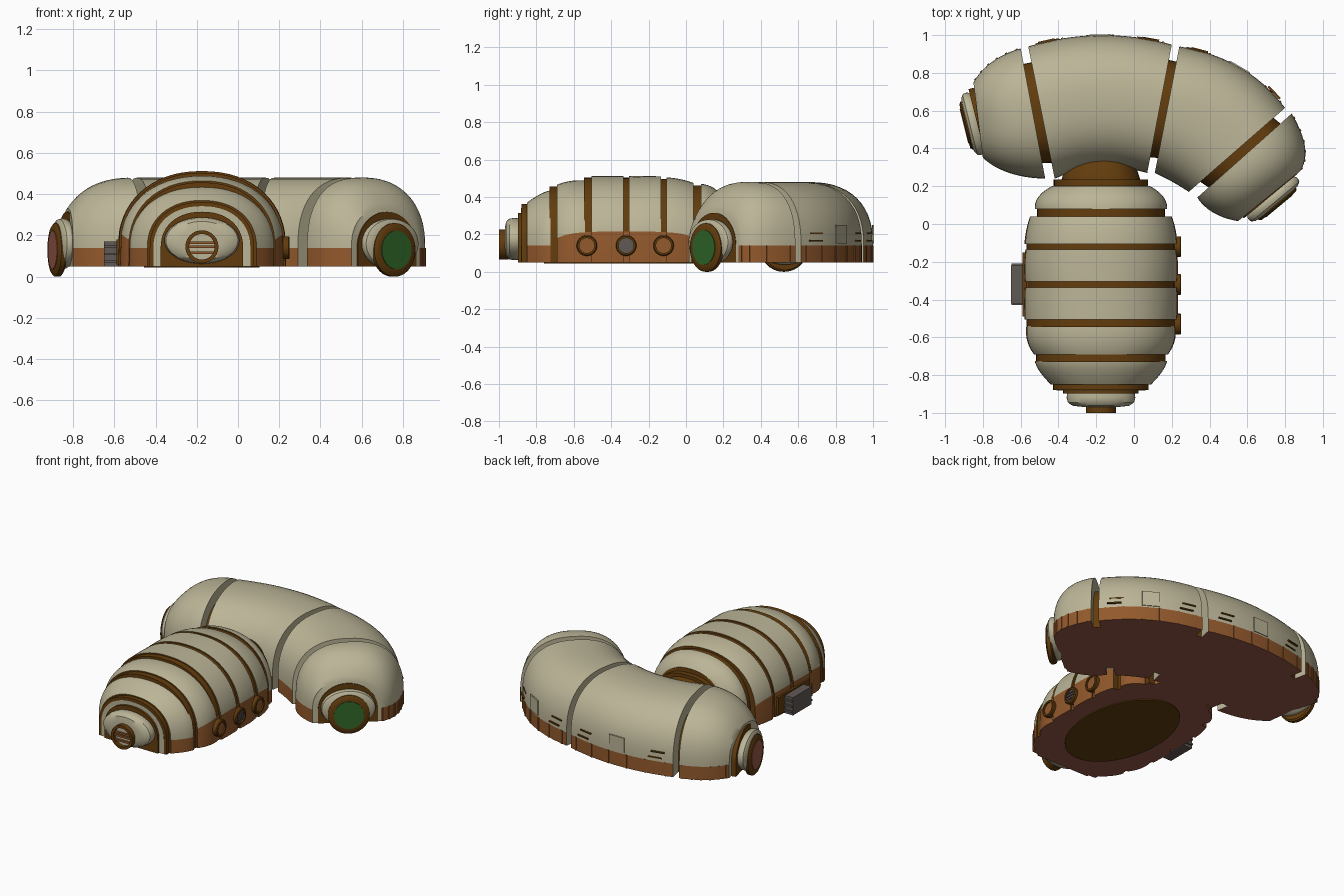
import bpy, bmesh, math
from mathutils import Vector, Matrix

cube = bpy.data.objects.get("Cube")
if cube:
    bpy.data.objects.remove(cube)


def material(name, r, g, b):
    m = bpy.data.materials.new(name)
    m.use_nodes = True
    m.diffuse_color = (r, g, b, 1)
    node = next(n for n in m.node_tree.nodes if n.type == 'BSDF_PRINCIPLED')
    node.inputs["Base Color"].default_value = (r, g, b, 1)
    node.inputs["Roughness"].default_value = 0.7
    return m


shell = material("cream shell", 0.50, 0.46, 0.31)
trim = material("dark bronze trim", 0.125, 0.046, 0.004)
skirt = material("copper skirt", 0.29, 0.10, 0.025)
maroon = material("maroon panel", 0.31, 0.10, 0.065)
green = material("green hatch", 0.03, 0.14, 0.022)
grey = material("grey machinery", 0.12, 0.10, 0.09)

BASE, SPRING = 0.05, 0.14


def finish(name, bm, mats):
    bmesh.ops.recalc_face_normals(bm, faces=bm.faces)
    mesh = bpy.data.meshes.new(name)
    bm.to_mesh(mesh)
    bm.free()
    for m in mats:
        mesh.materials.append(m)
    obj = bpy.data.objects.new(name, mesh)
    bpy.context.collection.objects.link(obj)
    mesh.shade_smooth()
    mesh.set_sharp_from_angle(angle=math.radians(35))
    return obj


def blend(keys, t):
    """Quadratic through three stations."""
    a, b, c = keys
    wa, wb, wc = (1 - t) * (1 - 2 * t), 4 * t * (1 - t), t * (2 * t - 1)
    return [wa * p + wb * q + wc * r for p, q, r in zip(a, b, c)]


def vault(name, stations, mats, power=2.4, skirt_top=None, arcs=28):
    """Loft arched sections (inner x, y, outer x, y, crown z); mats: arch, skirt, floor, ends."""
    bm = bmesh.new()
    rings = []
    for ix, iy, ox, oy, top in stations:
        mid, half = Vector(((ix + ox) / 2, (iy + oy) / 2)), Vector(((ox - ix) / 2, (oy - iy) / 2))
        rise = top - SPRING
        edge = skirt_top(mid.y) if skirt_top else SPRING
        start = math.asin(((edge - SPRING) / rise) ** (power / 2))
        pts = [(-1, BASE)]
        for i in range(arcs + 1):
            a = start + (math.pi - 2 * start) * i / arcs
            c = math.cos(a)
            u = -math.copysign(abs(c) ** (2 / power), c)
            pts.append((u, SPRING + rise * max(math.sin(a), 0) ** (2 / power)))
        pts.append((1, BASE))
        # The arch runs from +u to -u, so mirror it to follow the base points
        rings.append([bm.verts.new((*(mid + half * u), z)) for u, z in pts])
    n = len(rings[0])
    for r0, r1 in zip(rings, rings[1:]):
        for j in range(n):
            k = (j + 1) % n
            f = bm.faces.new((r0[j], r0[k], r1[k], r1[j]))
            f.material_index = 2 if j == n - 1 else 1 if j in (0, n - 2) else 0
    for ring in (rings[0], rings[-1]):
        bm.faces.new(ring).material_index = 3
    return finish(name, bm, mats)


def lathe(name, centre, direction, profile, mat, tall=1):
    """Turn (offset, radius) pairs around a level axis."""
    bm = bmesh.new()
    d = Vector(direction).normalized()
    up = Vector((0, 0, 1))
    side = up.cross(d)
    rings = []
    for off, rad in profile:
        rings.append([bm.verts.new(Vector(centre) + d * off
                      + side * (rad * math.cos(i * math.tau / 40))
                      + up * (rad * tall * math.sin(i * math.tau / 40))) for i in range(40)])
    for r0, r1 in zip(rings, rings[1:]):
        for i in range(40):
            k = (i + 1) % 40
            bm.faces.new((r0[i], r0[k], r1[k], r1[i]))
    bm.faces.new(rings[0])
    bm.faces.new(rings[-1])
    return finish(name, bm, [mat])


def box(name, centre, size, mat, angle=0):
    bm = bmesh.new()
    bmesh.ops.create_cube(bm, size=1, matrix=Matrix.Translation(centre)
                          @ Matrix.Rotation(angle, 4, 'Z') @ Matrix.Diagonal((*size, 1)))
    return finish(name, bm, [mat])


# Curved rear hall: four vaulted sections
hall = [
    [(-.80, .35, -.85, .75, .33), (-.66, .27, -.75, .86, .44), (-.47, .24, -.60, .93, .48)],
    [(-.42, .24, -.56, .94, .48), (-.18, .30, -.18, 1.0, .48), (.07, .27, .20, .95, .48)],
    [(.11, .27, .24, .94, .48), (.20, .225, .56, .83, .48), (.29, .17, .80, .615, .48)],
    [(.335, .14, .835, .585, .48), (.42, .06, .905, .41, .45), (.55, .015, .88, .28, .33)],
]
for s, keys in enumerate(hall):
    vault(f"hall_section_{s + 1}", [blend(keys, t / 12) for t in range(13)],
          [shell, skirt, maroon, shell])

    def outer(t):
        p, q = blend(keys, t - .02), blend(keys, t + .02)
        x, y = blend(keys, t)[2:4]
        return x, y, math.atan2(q[3] - p[3], q[2] - p[2])

    # Posts on the skirt, then grab rails and a panel on the two long sections
    for i in range(6):
        x, y, a = outer(.06 + .176 * i)
        box(f"skirt_post_{s + 1}_{i + 1}", (x, y, .095), (.012, .008, .09), skirt, a)
    if s in (1, 2):
        for i, t in enumerate((.14, .84)):
            x, y, a = outer(t)
            for z, shift in ((.165, .01), (.205, -.01)):
                box(f"grab_rail_{s + 1}_{i + 1}", (x + shift, y, z), (.09, .012, .008), trim, a)
        x, y, a = outer(.5)
        box(f"service_panel_{s + 1}", (x, y, .20), (.11, .008, .1), shell, a)

# Recessed bulkheads in the gaps of the hall
for g, (a, b) in enumerate(zip(hall, hall[1:])):
    pair = []
    for ix, iy, ox, oy, top in (a[-1], b[0]):
        dx, dy = (ox - ix) * .12, (oy - iy) * .12
        pair.append((ix + dx, iy + dy, ox - dx, oy - dy, .40))
    vault(f"hall_bulkhead_{g + 1}", pair, [trim, trim, maroon, trim])

# End hatches of the hall: arched collar, domed cap, round rim and door
for side, centre, axis, door in (("right", (-.81, .54), (-.97, -.24), maroon),
                                 ("left", (.71, .165), (.64, -.77), green)):
    mid, d = Vector(centre), Vector(axis).normalized()
    across = Vector((-d.y, d.x)) * .185
    vault(f"{side}_hatch_collar", [(*(mid + d * o - across), *(mid + d * o + across), .315)
                                   for o in (-.05, .022)], [trim, trim, maroon, trim], 2)
    lathe(f"{side}_hatch_cap", (*centre, .16), (*axis, 0),
          [(.01, .15), (.03, .168), (.045, .17), (.06, .165), (.072, .145), (.078, .11)], shell, .72)
    lathe(f"{side}_hatch_rim", (*centre, .13), (*axis, 0),
          [(.05, .12), (.058, .13), (.08, .13), (.088, .12), (.09, .09)], trim)
    lathe(f"{side}_hatch_door", (*centre, .13), (*axis, 0), [(.07, .093), (.093, .093)], door)

# Ribbed front pod
CX = -.175
pod = [
    [(.20, .26, .40), (.145, .33, .45), (.08, .35, .47)],
    [(.04, .375, .475), (-.03, .395, .495), (-.105, .405, .505)],
    [(-.135, .40, .51), (-.22, .408, .512), (-.305, .405, .512)],
    [(-.335, .405, .512), (-.42, .408, .512), (-.505, .405, .512)],
    [(-.54, .395, .488), (-.62, .39, .485), (-.69, .355, .465)],
    [(-.725, .35, .435), (-.78, .325, .415), (-.85, .265, .37)],
]


def pod_station(y, w, top):
    return (CX - w, y, CX + w, y, top)


def scallop(y):
    u = min(abs((y + .32) / .4), 1)
    return SPRING + .075 * math.sqrt(1 - u ** 4)


for s, keys in enumerate(pod):
    vault(f"pod_section_{s + 1}", [pod_station(*blend(keys, t / 10)) for t in range(11)],
          [shell, skirt, maroon, trim], 2.2, scallop)
    # Arched rib in front of each section; the middle ones end on the scalloped skirt
    y, w, top = keys[2]
    front = pod[s + 1][0][0] if s < 5 else -.875
    middle = 0 < s < 4
    vault(f"pod_rib_{s + 1}", [pod_station(y + .01, w - .012, top - .008),
                               pod_station(front - .005, w - .012, top - .008)],
          [trim, skirt if middle else trim, maroon, trim], 2.2, scallop if middle else None)

# Nose of the pod: wall, arched collar, cap, porthole and crossbars
vault("nose_wall", [pod_station(-.86, .235, .342), pod_station(-.882, .235, .342)],
      [shell, skirt, maroon, shell], 2.2)
vault("nose_collar", [pod_station(-.87, .2, .315), pod_station(-.897, .2, .315)],
      [trim, trim, maroon, trim], 2.2)
lathe("nose_cap", (CX, -.87, .175), (0, -1, 0),
      [(0, .17), (.02, .178), (.05, .182), (.075, .175), (.092, .15), (.098, .1)], shell, .62)
lathe("nose_porthole", (CX, -.95, .145), (0, -1, 0),
      [(0, .08), (.05, .08), (.05, .062), (.02, .062)], trim)
lathe("nose_glass", (CX, -.95, .145), (0, -1, 0), [(.01, .063), (.028, .063)], shell)
for z in (.115, .145, .165):
    box("nose_crossbar", (CX, -.985, z), (.125, .012, .012), skirt)

# Passage between pod and hall
vault("passage_collar", [pod_station(.19, .25, .37), pod_station(.235, .25, .37)],
      [trim, trim, maroon, trim])
vault("passage", [pod_station(.23, .21, .35), pod_station(.29, .19, .34), pod_station(.36, .14, .3)],
      [trim, skirt, maroon, trim])

# Round ports along the pod's left side
for y in (-.53, -.32, -.12):
    lathe("side_port_ring", (.19, y, .14), (1, 0, 0),
          [(0, .055), (.055, .055), (.06, .05), (.06, .04), (.045, .04)], trim)
    lathe("side_port_glass", (.19, y, .14), (1, 0, 0), [(0, .041), (.05, .041)],
          grey if y == -.32 else skirt)
for z in (.12, .14, .16):
    box("vent_slat", (.242, -.32, z), (.008, .07, .007), grey)

# Machinery box on the pod's right side
box("machine_mount", (-.58, -.32, .12), (.02, .34, .12), trim)
box("machine_box", (-.615, -.32, .11), (.07, .2, .12), grey)
for i in range(3):
    box("machine_fin", (-.617, -.32, .075 + .035 * i), (.065, .22, .012), grey)

# Oval plate beneath the pod
plate = bmesh.new()
bmesh.ops.create_cone(plate, cap_ends=True, segments=48, radius1=1, radius2=1, depth=1,
                      matrix=Matrix.Translation((CX, -.32, BASE - .002)) @ Matrix.Diagonal((.28, .44, .008, 1)))
finish("belly_plate", plate, [trim])
